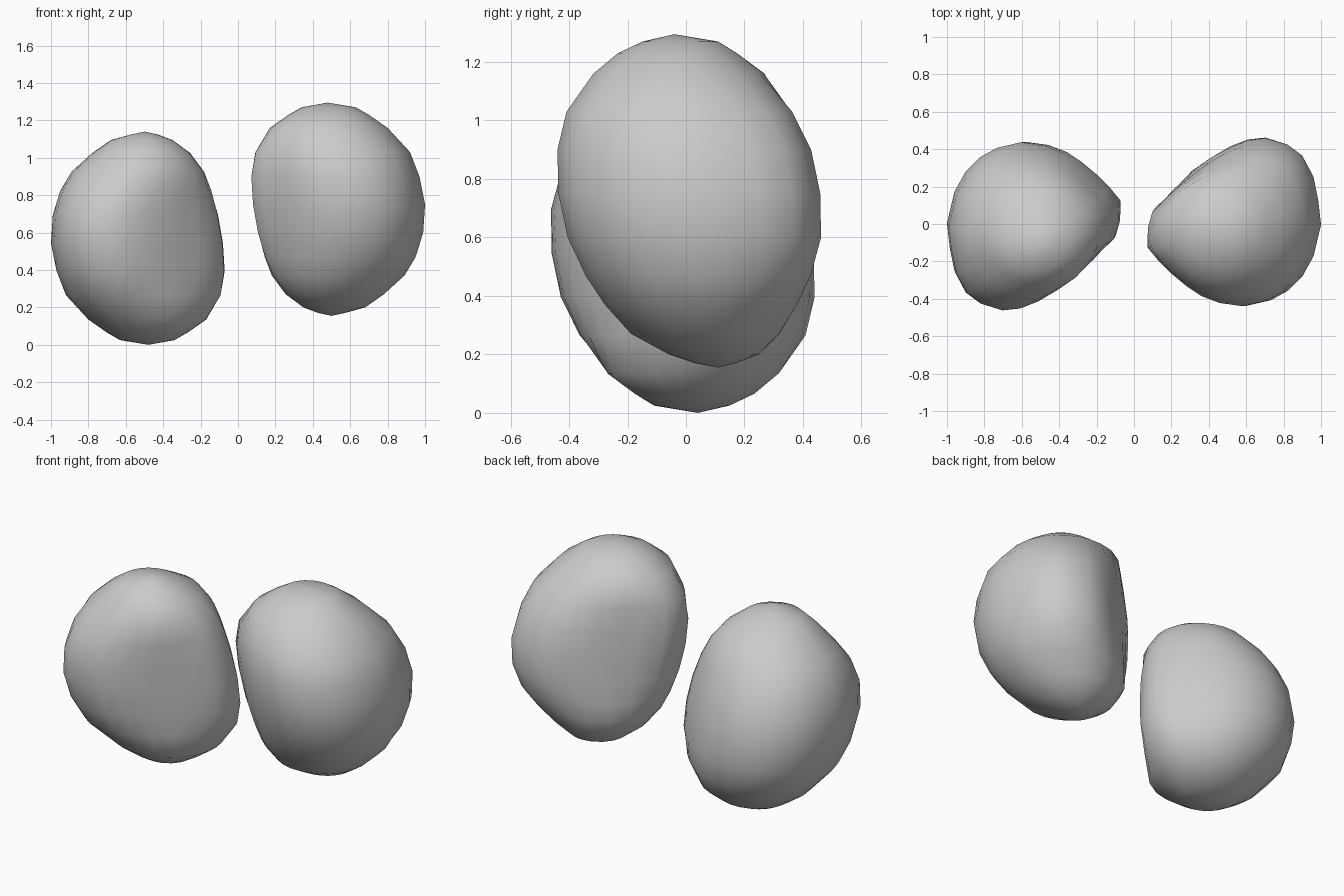
import bpy, bmesh, math

if "Cube" in bpy.data.objects:
    bpy.data.objects.remove(bpy.data.objects["Cube"])

# Plan outline of the lobe at its widest level (counter-clockwise, flat flank facing inward)
OUTLINE = [(1, 0), (.985, .13), (.96, .26), (.9, .375), (.82, .435), (.7, .47),
           (.6, .455), (.5, .41), (.4, .345), (.3, .265), (.2, .18), (.1, .085),
           (.075, 0), (.07, -.11), (.13, -.18), (.2, -.25), (.29, -.325), (.37, -.38),
           (.47, -.42), (.6, -.44), (.73, -.41), (.82, -.36), (.9, -.28), (.96, -.17)]

# Levels: height, x range, y range
LEVELS = [(1.27, .34, .63, -.15, .11), (1.23, .27, .70, -.235, .175),
          (1.16, .17, .80, -.32, .27), (1.03, .09, .92, -.41, .37),
          (.90, .07, .97, -.44, .43), (.75, .08, 1.0, -.437, .46),
          (.60, .105, .99, -.405, .465), (.47, .14, .95, -.345, .435),
          (.37, .18, .89, -.28, .385), (.27, .255, .78, -.19, .32),
          (.20, .35, .68, -.06, .25), (.17, .43, .57, .03, .17)]
TOP, BOTTOM = (.48, -.04, 1.295), (.5, .11, .155)
HEIGHT = 1.295


def section(level):
    """Outline fitted to one level, turning rounder toward the poles."""
    z, x0, x1, y0, y1 = level
    w = min(1, 2.5 * max(0, .93 / (x1 - x0) - 1))
    points = []
    for x, y in OUTLINE:
        u, v = (x - .07) / .93 - .5, (y + .44) / .91 - .5
        a = math.atan2(v, u)
        u += (.5 * math.cos(a) - u) * w
        v += (.5 * math.sin(a) - v) * w
        points.append(((x0 + x1) / 2 + u * (x1 - x0), (y0 + y1) / 2 + v * (y1 - y0), z))
    return points


def lobe(name, inverted):
    bm = bmesh.new()

    def vert(p):
        x, y, z = p
        return bm.verts.new((-x, -y, HEIGHT - z) if inverted else p)

    rings = [[vert(p) for p in section(level)] for level in LEVELS]
    n = len(OUTLINE)
    for a, b in zip(rings, rings[1:]):
        for i in range(n):
            j = (i + 1) % n
            bm.faces.new((a[i], b[i], b[j], a[j]))
    # Close both poles
    for ring, pole in ((rings[0], TOP), (rings[-1], BOTTOM)):
        tip = vert(pole)
        for i in range(n):
            bm.faces.new((ring[i], ring[(i + 1) % n], tip))
    bmesh.ops.recalc_face_normals(bm, faces=bm.faces)
    for f in bm.faces:
        f.smooth = True
    mesh = bpy.data.meshes.new(name)
    bm.to_mesh(mesh)
    bm.free()
    bpy.context.collection.objects.link(bpy.data.objects.new(name, mesh))


# The left lobe is the right one reflected through the model's centre
lobe("right_lobe", False)
lobe("left_lobe", True)
